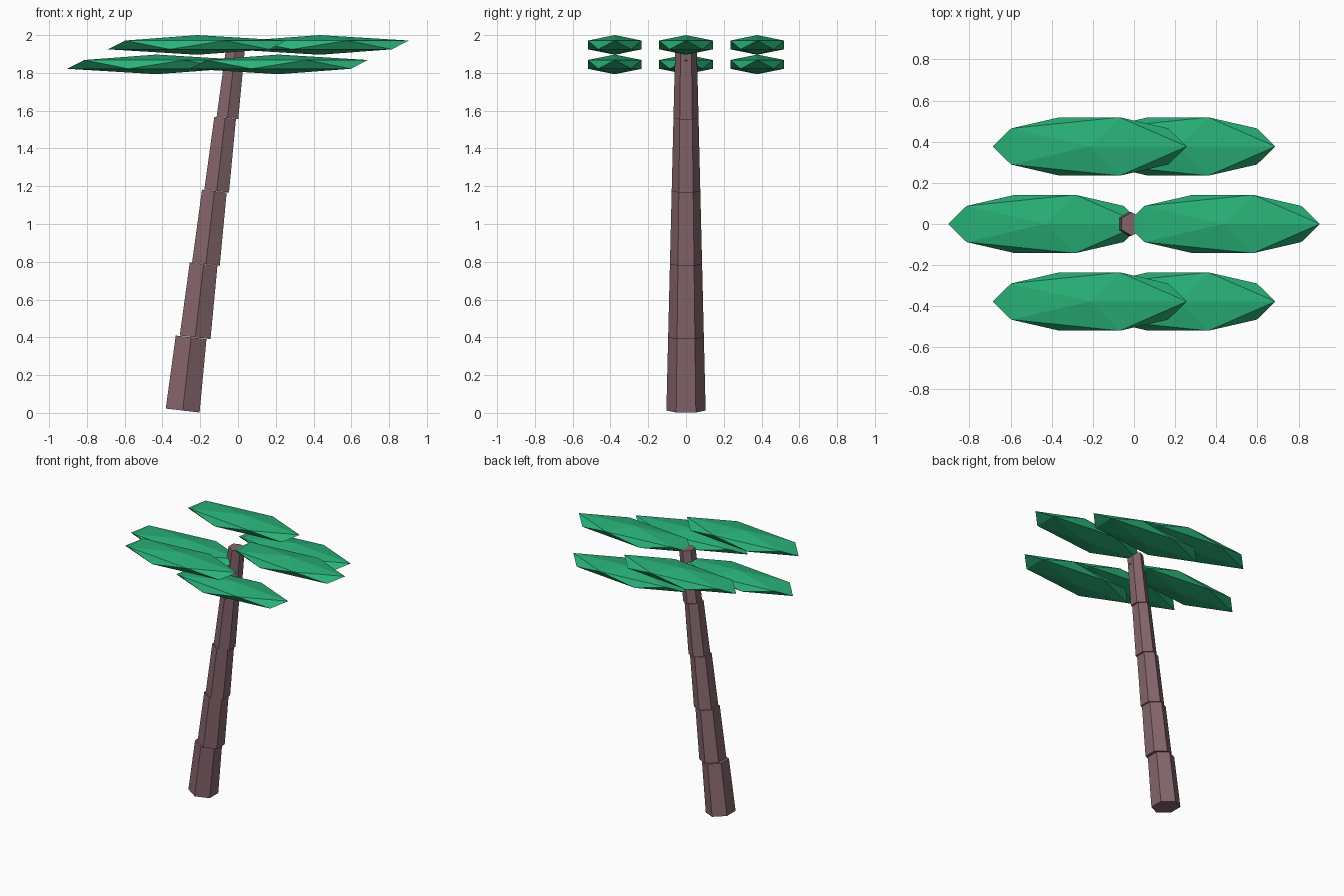
import bpy, bmesh, math
from mathutils import Matrix, Vector

if "Cube" in bpy.data.objects:
    bpy.data.objects.remove(bpy.data.objects["Cube"])


def material(name, rgb):
    m = bpy.data.materials.new(name)
    m.diffuse_color = (*rgb, 1)
    m.use_nodes = True
    m.node_tree.nodes["Principled BSDF"].inputs["Base Color"].default_value = m.diffuse_color
    return m


BARK = material("bark brown", (0.235, 0.132, 0.149))
LEAF = material("leaf green", (0.022, 0.44, 0.185))


def finish(bm, name, mat):
    bmesh.ops.recalc_face_normals(bm, faces=bm.faces)
    me = bpy.data.meshes.new(name)
    bm.to_mesh(me)
    bm.free()
    me.materials.append(mat)
    ob = bpy.data.objects.new(name, me)
    bpy.context.collection.objects.link(ob)
    return ob


# Leaning trunk: five tapered hexagonal segments, each stepped a little to the right
TILT = Matrix.Rotation(math.radians(6.6), 3, 'Y')
starts = [(-0.293, 0.0125), (-0.227, 0.4), (-0.17, 0.787), (-0.113, 1.174), (-0.056, 1.561)]
LENGTH = 0.390
for i, (x, z) in enumerate(starts):
    bm = bmesh.new()
    rings = []
    for j in (0, 1):
        r = 0.104 - 0.0094 * (i + j)
        ring = []
        for k in range(6):
            a = math.radians(90 + 60 * k)
            p = TILT @ Vector((r * math.cos(a), r * math.sin(a), LENGTH * j))
            ring.append(bm.verts.new(p + Vector((x, 0, z))))
        rings.append(ring)
    for k in range(6):
        n = (k + 1) % 6
        bm.faces.new((rings[0][k], rings[0][n], rings[1][n], rings[1][k]))
    bm.faces.new(rings[0][::-1])
    bm.faces.new(rings[1])
    finish(bm, f"trunk_segment_{i + 1}", BARK)

# Fronds: flattened icosahedra in an upper and a lower layer
SIDE = 0.377
fronds = [(0.432, 0, 1.948), (-0.2155, SIDE, 1.948), (-0.2155, -SIDE, 1.948),
          (-0.432, 0, 1.845), (0.2155, SIDE, 1.845), (0.2155, -SIDE, 1.845)]
for i, pos in enumerate(fronds):
    bm = bmesh.new()
    bmesh.ops.create_icosphere(bm, subdivisions=1, radius=1)
    bmesh.ops.transform(bm, verts=bm.verts,
                        matrix=Matrix.Translation(pos) @ Matrix.Diagonal((0.528, 0.167, 0.052, 1)))
    finish(bm, f"frond_{i + 1}", LEAF)
